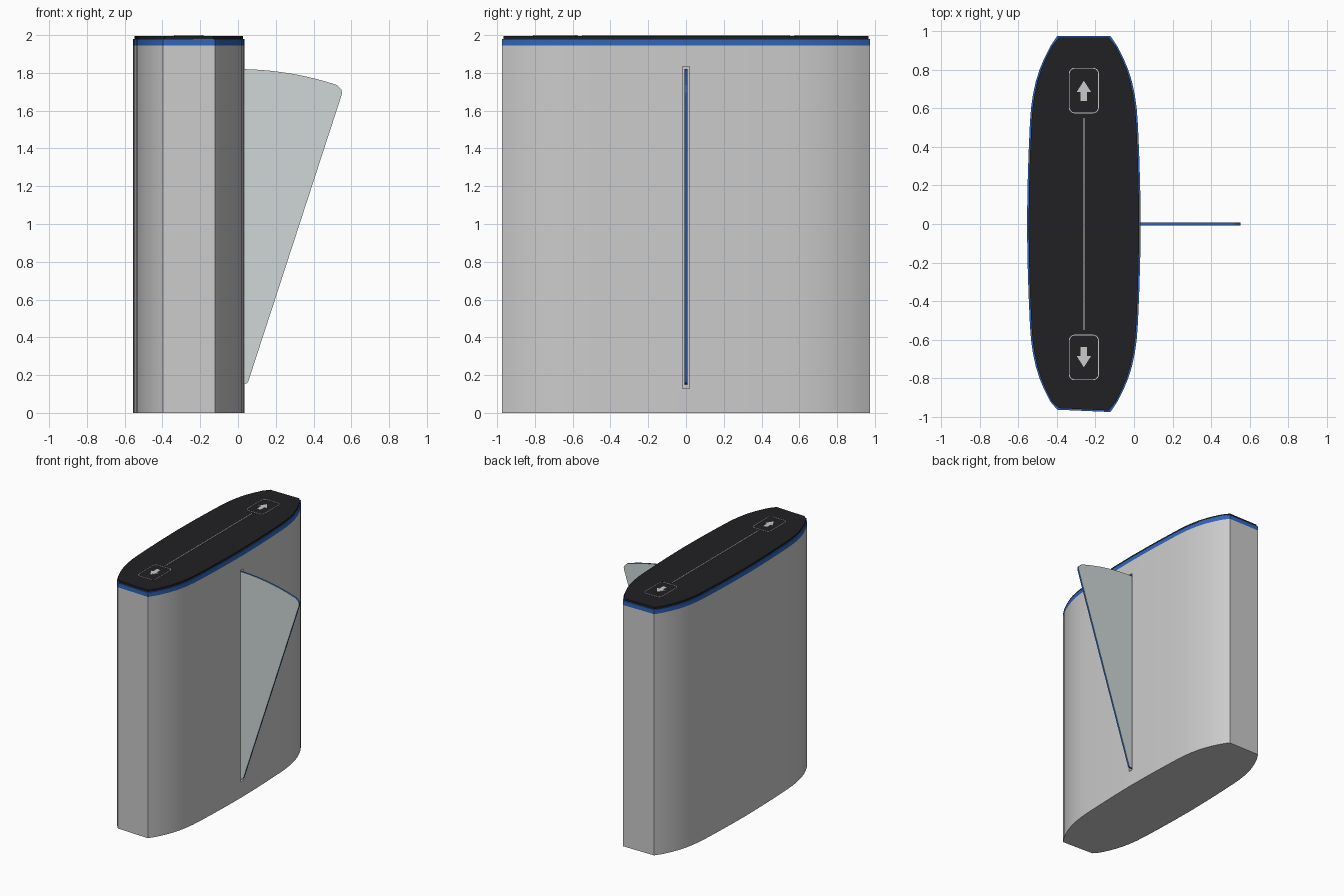
import bpy, bmesh, math

if "Cube" in bpy.data.objects:
    bpy.data.objects.remove(bpy.data.objects["Cube"])

CX = -0.26  # centre line of the cabinet


def material(name, rgb):
    m = bpy.data.materials.new(name)
    m.diffuse_color = (*rgb, 1)
    m.use_nodes = True
    m.node_tree.nodes["Principled BSDF"].inputs["Base Color"].default_value = m.diffuse_color
    return m


BLUE = material("blue", (0.03, 0.13, 0.5))
BLACK = material("black", (0.015, 0.015, 0.017))
WHITE = material("white", (0.75, 0.77, 0.77))
GLASS = material("glass", (0.62, 0.68, 0.67))


def finish(name, bm, mats=(), smooth=False):
    bmesh.ops.recalc_face_normals(bm, faces=bm.faces[:])
    me = bpy.data.meshes.new(name)
    bm.to_mesh(me)
    bm.free()
    for m in mats:
        me.materials.append(m)
    if smooth:
        me.shade_smooth()
        me.set_sharp_from_angle(angle=math.radians(30))
    ob = bpy.data.objects.new(name, me)
    bpy.context.collection.objects.link(ob)
    return ob


def prism(name, pts, lo, hi, mats=(), smooth=False, axis="z", side=0):
    """Extrude a 2D outline from lo to hi along z (xy outline) or y (xz outline)."""
    put = (lambda p, h: (p[0], p[1], h)) if axis == "z" else (lambda p, h: (p[0], h, p[1]))
    bm = bmesh.new()
    a = [bm.verts.new(put(p, lo)) for p in pts]
    b = [bm.verts.new(put(p, hi)) for p in pts]
    bm.faces.new(a)
    bm.faces.new(b)
    n = len(pts)
    for i in range(n):
        j = (i + 1) % n
        bm.faces.new((a[i], a[j], b[j], b[i])).material_index = side
    return finish(name, bm, mats, smooth)


def frame(name, outer, inner, lo, hi, mats):
    """Flat ring between two outlines with equal point counts."""
    bm = bmesh.new()
    rings = [[bm.verts.new((x, y, z)) for x, y in pts]
             for pts, z in ((outer, lo), (outer, hi), (inner, hi), (inner, lo))]
    n = len(outer)
    for k in range(4):
        r, s = rings[k], rings[(k + 1) % 4]
        for i in range(n):
            j = (i + 1) % n
            bm.faces.new((r[i], r[j], s[j], s[i]))
    return finish(name, bm, mats)


def rounded_rect(cx, cy, hw, hh, r, seg=5):
    pts = []
    for q, (sx, sy) in enumerate(((1, 1), (-1, 1), (-1, -1), (1, -1))):
        for i in range(seg + 1):
            a = math.pi / 2 * (q + i / seg)
            pts.append((cx + sx * (hw - r) + r * math.cos(a),
                        cy + sy * (hh - r) + r * math.sin(a)))
    return pts


# Cabinet outline: one quarter (offset from centre line, y), mirrored both ways
quarter = [(0.295, 0), (0.292, 0.2), (0.287, 0.36), (0.280, 0.52), (0.274, 0.60),
           (0.264, 0.67), (0.249, 0.74), (0.230, 0.80), (0.205, 0.86),
           (0.175, 0.92), (0.138, 0.975)]


def outline(inset=0.0):
    q = [(x - inset, y - inset if y > 0.97 else y) for x, y in quarter]
    right = [(x, -y) for x, y in q[:0:-1]] + q
    left = [(-x, y) for x, y in right[::-1]]
    pts = [(CX + x, y) for x, y in right + left]
    # the front end is cut very slightly askew
    pts[-1] = (pts[-1][0], pts[-1][1] + 0.012)
    return pts


# Cabinet, blue band and black lid
body = prism("cabinet_body", outline(), 0, 1.945, smooth=True)
prism("blue_band", outline(), 1.945, 1.98, [BLUE], smooth=True)
prism("black_lid", outline(0.008), 1.98, 1.996, [BLACK], smooth=True)

# Slot for the barrier wing
cutter = prism("slot_cutter", [(-0.03, 0.13), (0.1, 0.13), (0.1, 1.835), (-0.03, 1.835)],
               -0.018, 0.018, axis="y")
cutter.hide_render = True
cutter.hide_viewport = True
cut = body.modifiers.new("slot", "BOOLEAN")
cut.operation = "DIFFERENCE"
cut.solver = "EXACT"
cut.object = cutter

# Glass wing with blue edge: sector with a rounded outer corner
R, PX, PZ = 1.67, 0.0, 0.15
arc = [(PX + R * math.sin(a), PZ + R * math.cos(a))
       for a in (math.radians(18.2 - 19.2 * i / 14) for i in range(15))]
wing = [(-0.028, 0.15), (0.045, 0.155), (0.054, 0.165), (0.546, 1.675), (0.551, 1.695),
        (0.546, 1.713), (0.535, 1.724)] + arc
wing.append((-0.028, arc[-1][1]))
prism("barrier_wing", wing, -0.007, 0.007, [GLASS, BLUE], axis="y", side=1)

# Lid markings: centre line, framed arrows at both ends
LO, HI = 1.99, 2.0
prism("centre_line", [(CX - 0.003, -0.55), (CX + 0.003, -0.55),
                      (CX + 0.003, 0.55), (CX - 0.003, 0.55)], LO, HI, [WHITE])
half_arrow = [(0.017, 0.637), (0.017, 0.685), (0.037, 0.685), (0, 0.743)]
arrow = half_arrow + [(-x, y) for x, y in half_arrow[2::-1]]
for end, s in (("back", 1), ("front", -1)):
    prism(end + "_arrow", [(CX + x, s * y) for x, y in arrow], LO, HI, [WHITE])
    frame(end + "_arrow_frame", rounded_rect(CX, s * 0.692, 0.078, 0.118, 0.03),
          rounded_rect(CX, s * 0.692, 0.0735, 0.1135, 0.0255), LO, HI, [WHITE])
